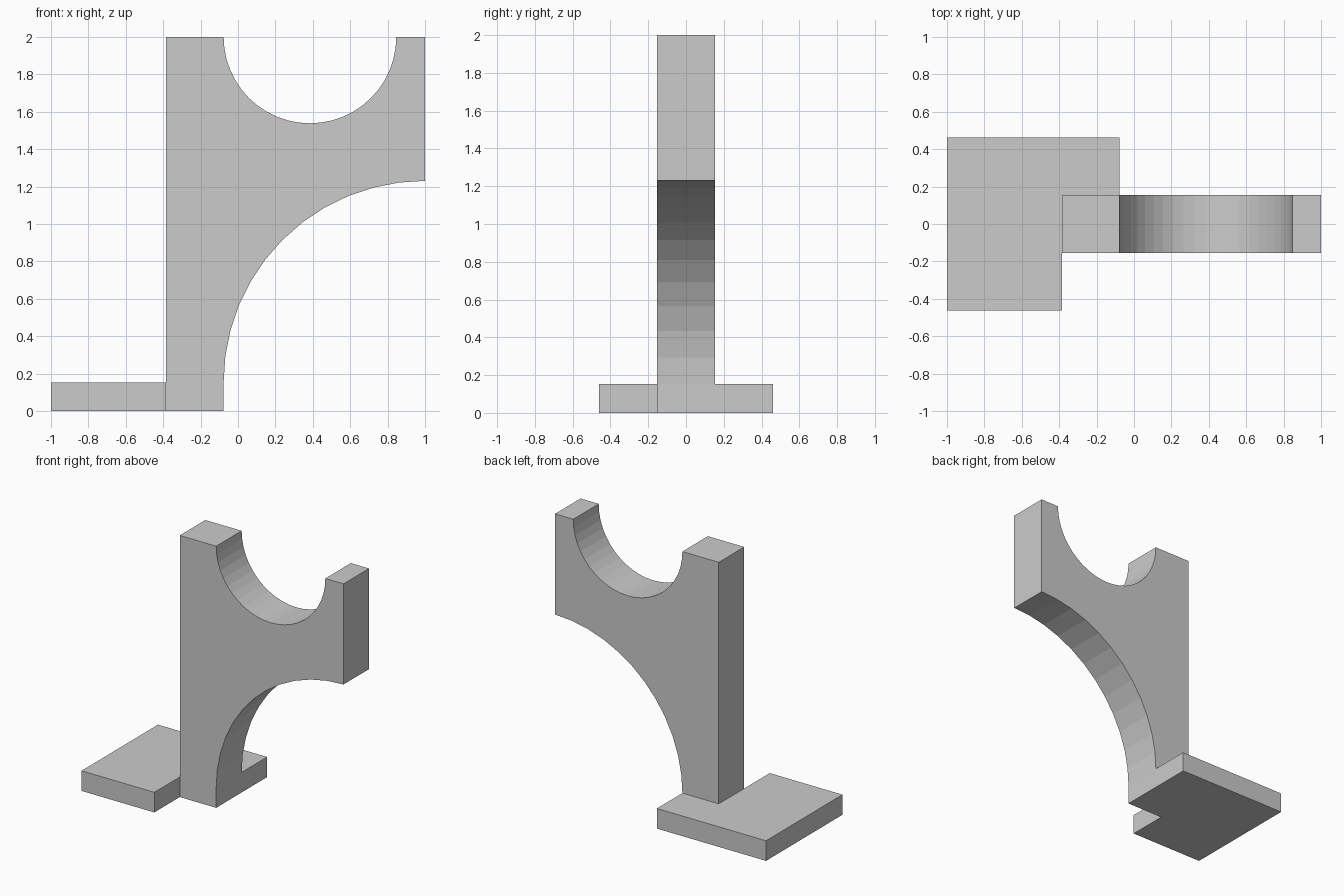
import bpy, bmesh
from math import cos, sin, pi

if "Cube" in bpy.data.objects:
    bpy.data.objects.remove(bpy.data.objects["Cube"])

U = 2 / 13  # the model sits on a 13-unit module


def prism(name, pts, depth):
    """Extrude a closed polygon along a vector."""
    bm = bmesh.new()
    face = bm.faces.new([bm.verts.new(p) for p in pts])
    out = bmesh.ops.extrude_face_region(bm, geom=[face])
    verts = [g for g in out["geom"] if isinstance(g, bmesh.types.BMVert)]
    bmesh.ops.translate(bm, verts=verts, vec=depth)
    bmesh.ops.recalc_face_normals(bm, faces=bm.faces)
    mesh = bpy.data.meshes.new(name)
    bm.to_mesh(mesh)
    bm.free()
    obj = bpy.data.objects.new(name, mesh)
    bpy.context.collection.objects.link(obj)
    return obj


def arc(cx, cz, r, start, end, n=24):
    angles = [start + (end - start) * i / n for i in range(n + 1)]
    return [(cx + r * cos(a), cz + r * sin(a)) for a in angles]


# Upright plate: quarter-round underside and a half-round cradle on top
outline = [(-0.5 * U, 0)]
outline += arc(6.5 * U, U, 7 * U, pi, pi / 2, 12)
outline += [(6.5 * U, 2)]
outline += arc(2.5 * U, 2, 3 * U, 0, -pi, 24)
outline += [(-2.5 * U, 2), (-2.5 * U, 0)]
bracket = prism("cradle_bracket", [(x, -U, z) for x, z in outline], (0, 2 * U, 0))

# Foot: flat slab with one corner notched away in front of the upright
foot_pts = [(-6.5, -3), (-2.5, -3), (-2.5, -1), (-0.5, -1), (-0.5, 3), (-6.5, 3)]
foot = prism("foot", [(x * U, y * U, 0) for x, y in foot_pts], (0, 0, U))

# Fuse the two parts into one solid
mod = bracket.modifiers.new("join_foot", "BOOLEAN")
mod.operation = "UNION"
mod.solver = "EXACT"
mod.object = foot
bpy.context.view_layer.objects.active = bracket
bracket.select_set(True)
bpy.ops.object.modifier_apply(modifier=mod.name)
bpy.data.objects.remove(foot)
